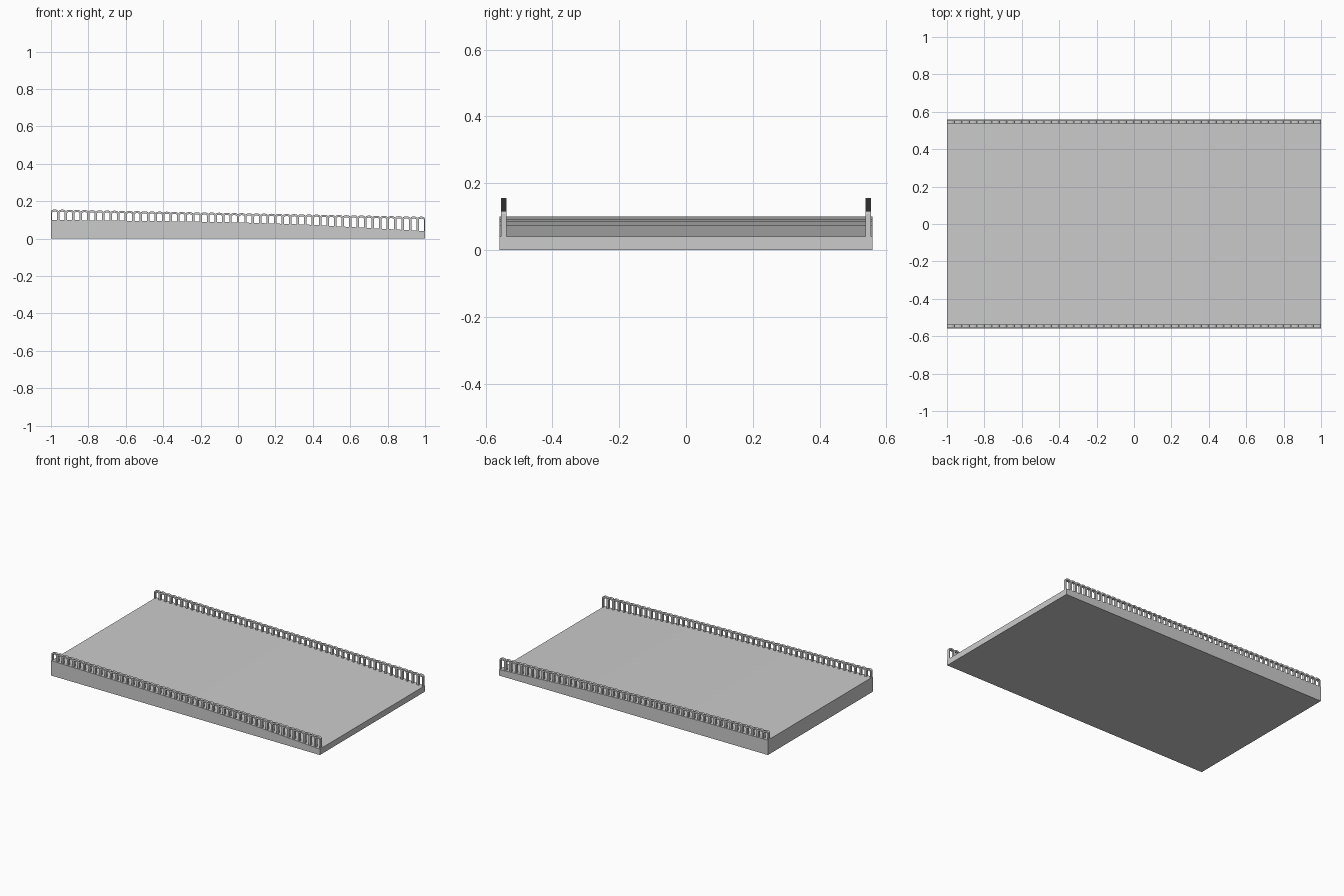
import bpy, bmesh, math

if "Cube" in bpy.data.objects:
    bpy.data.objects.remove(bpy.data.objects["Cube"])

DECK = [(-1, .10), (-.35, .0925), (0, .0866), (.37, .0746), (1, .04)]
PITCH = 0.04


def deck_z(x):
    for (x0, z0), (x1, z1) in zip(DECK, DECK[1:]):
        if x <= x1:
            return z0 + (z1 - z0) * (x - x0) / (x1 - x0)
    return DECK[-1][1]


def prism(bm, outline, y0, y1):
    """Extrude an x-z outline along y."""
    face = bm.faces.new([bm.verts.new((x, y0, z)) for x, z in outline])
    new = bmesh.ops.extrude_face_region(bm, geom=[face])["geom"]
    bmesh.ops.translate(bm, vec=(0, y1 - y0, 0),
                        verts=[v for v in new if isinstance(v, bmesh.types.BMVert)])


def finish(bm, name):
    bmesh.ops.recalc_face_normals(bm, faces=bm.faces)
    mesh = bpy.data.meshes.new(name)
    bm.to_mesh(mesh)
    bm.free()
    obj = bpy.data.objects.new(name, mesh)
    bpy.context.collection.objects.link(obj)
    return obj


def arch(cx, half, spring, rise, n):
    return [(cx - half * math.cos(math.pi * i / n),
             spring + rise * math.sin(math.pi * i / n)) for i in range(n + 1)]


# Sloping, gently curved deck slab
bm = bmesh.new()
prism(bm, [(-1, 0), (1, 0)] + DECK[::-1], -0.558, 0.558)
finish(bm, "deck_slab")

# Balustrade of small arches following the slope, mirrored to the other side
bm = bmesh.new()
for i in range(50):
    cx = -1 + PITCH * (i + 0.5)
    top = 0.156 - 0.0195 * (cx + 1)
    left, right = cx - PITCH / 2, cx + PITCH / 2
    inner = 0.0135
    outline = [(left, deck_z(left) - .003)]
    outline += arch(cx, PITCH / 2, top - 0.010, 0.010, 8)
    outline += [(right, deck_z(right) - .003), (cx + inner, deck_z(cx + inner) - .003)]
    outline += arch(cx, inner, top - 0.017, 0.006, 6)[::-1]
    outline += [(cx - inner, deck_z(cx - inner) - .003)]
    prism(bm, outline, -0.554, -0.537)
rail = finish(bm, "arched_balustrade")
mirror = rail.modifiers.new("other_side", "MIRROR")
mirror.use_axis = (False, True, False)
